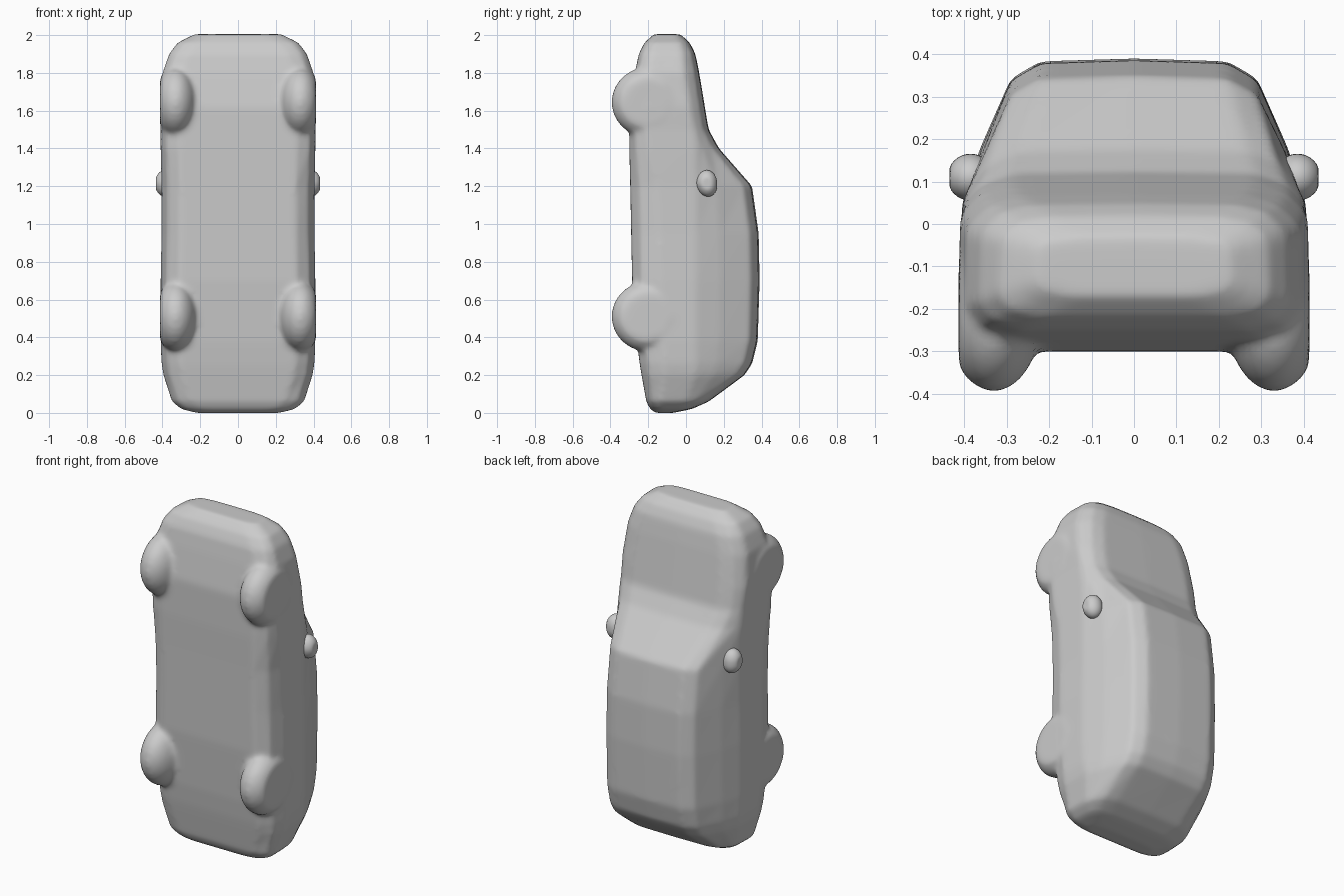
import bpy, bmesh, math
from mathutils import Matrix, Vector

if "Cube" in bpy.data.objects:
    bpy.data.objects.remove(bpy.data.objects["Cube"])

paint = bpy.data.materials.new("plain grey")
paint.diffuse_color = (0.6, 0.6, 0.6, 1)
paint.use_nodes = True
paint.node_tree.nodes["Principled BSDF"].inputs["Base Color"].default_value = paint.diffuse_color

# Body sections: z, floor y, top y, half width, top half width, belt y
SECTIONS = [
    (0.00, -0.16, -0.07, 0.22, 0.19, -0.10),
    (0.02, -0.19, 0.03, 0.30, 0.26, -0.04),
    (0.06, -0.21, 0.12, 0.35, 0.29, 0.00),
    (0.20, -0.235, 0.31, 0.395, 0.29, 0.05),
    (0.26, -0.245, 0.35, 0.405, 0.29, 0.05),
    (0.38, -0.26, 0.38, 0.41, 0.29, 0.05),
    (0.70, -0.285, 0.39, 0.41, 0.29, 0.05),
    (0.95, -0.29, 0.385, 0.405, 0.29, 0.05),
    (1.20, -0.295, 0.35, 0.405, 0.29, 0.05),
    (1.40, -0.30, 0.175, 0.41, 0.34, 0.05),
    (1.50, -0.30, 0.12, 0.41, 0.36, 0.03),
    (1.62, -0.30, 0.10, 0.415, 0.36, 0.01),
    (1.80, -0.27, 0.07, 0.40, 0.34, -0.02),
    (1.90, -0.25, 0.05, 0.365, 0.31, -0.03),
    (1.96, -0.22, 0.02, 0.32, 0.27, -0.04),
    (2.005, -0.17, -0.03, 0.23, 0.20, -0.07),
]


def half_section(yb, yt, w, wt, belt):
    h = yt - yb
    mid = (belt + yt - 0.12 * h) / 2
    return [(0, yb), (w - 0.10, yb), (w - 0.03, yb + 0.07 * h),
            (w, yb + 0.22 * h), (w - 0.005, belt),
            ((w + wt) / 2 + 0.012, mid), (wt, yt - 0.07 * h),
            (wt - 0.07, yt - 0.01 * h), (0, yt)]


def add_body(bm):
    rings = []
    for z, *shape in SECTIONS:
        half = half_section(*shape)
        loop = half + [(-x, y) for x, y in half[-2:0:-1]]
        rings.append([bm.verts.new((x, y, z)) for x, y in loop])
    n = len(rings[0])
    for a, b in zip(rings, rings[1:]):
        for i in range(n):
            j = (i + 1) % n
            bm.faces.new((a[i], a[j], b[j], b[i]))
    bm.faces.new(rings[0][::-1])
    bm.faces.new(rings[-1])


def add_ellipsoid(bm, centre, radii, limit_x):
    """Rounded lump with its outer side pressed flat."""
    m = Matrix.Translation(centre) @ Matrix.Diagonal((*radii, 1))
    made = bmesh.ops.create_uvsphere(bm, u_segments=32, v_segments=20, radius=1, matrix=m)
    for v in made["verts"]:
        v.co.x = max(-limit_x, min(limit_x, v.co.x))


def finish(name, bm):
    bmesh.ops.recalc_face_normals(bm, faces=bm.faces)
    mesh = bpy.data.meshes.new(name)
    bm.to_mesh(mesh)
    bm.free()
    mesh.materials.append(paint)
    mesh.polygons.foreach_set("use_smooth", [True] * len(mesh.polygons))
    ob = bpy.data.objects.new(name, mesh)
    bpy.context.collection.objects.link(ob)
    return ob


# Shell with the four wheels melted into it
bm = bmesh.new()
add_body(bm)
for side in (-1, 1):
    for z in (0.51, 1.645):
        add_ellipsoid(bm, (side * 0.33, -0.205, z), (0.115, 0.19, 0.185), 0.413)
car = finish("body_with_wheels", bm)
remesh = car.modifiers.new("fuse", "REMESH")
remesh.mode = "VOXEL"
remesh.voxel_size = 0.014
remesh.use_smooth_shade = True
soften = car.modifiers.new("soften", "SMOOTH")
soften.factor = 0.5
soften.iterations = 8

# Door mirrors: stubby wedges tapering toward the tail
for side, label in ((-1, "left"), (1, "right")):
    bm = bmesh.new()
    add_ellipsoid(bm, (side * 0.385, 0.11, 1.215), (0.055, 0.055, 0.07), 0.434)
    for v in bm.verts:
        if v.co.z < 1.215:
            v.co.y += 0.1 * (1.215 - v.co.z)
    finish("mirror_" + label, bm)
